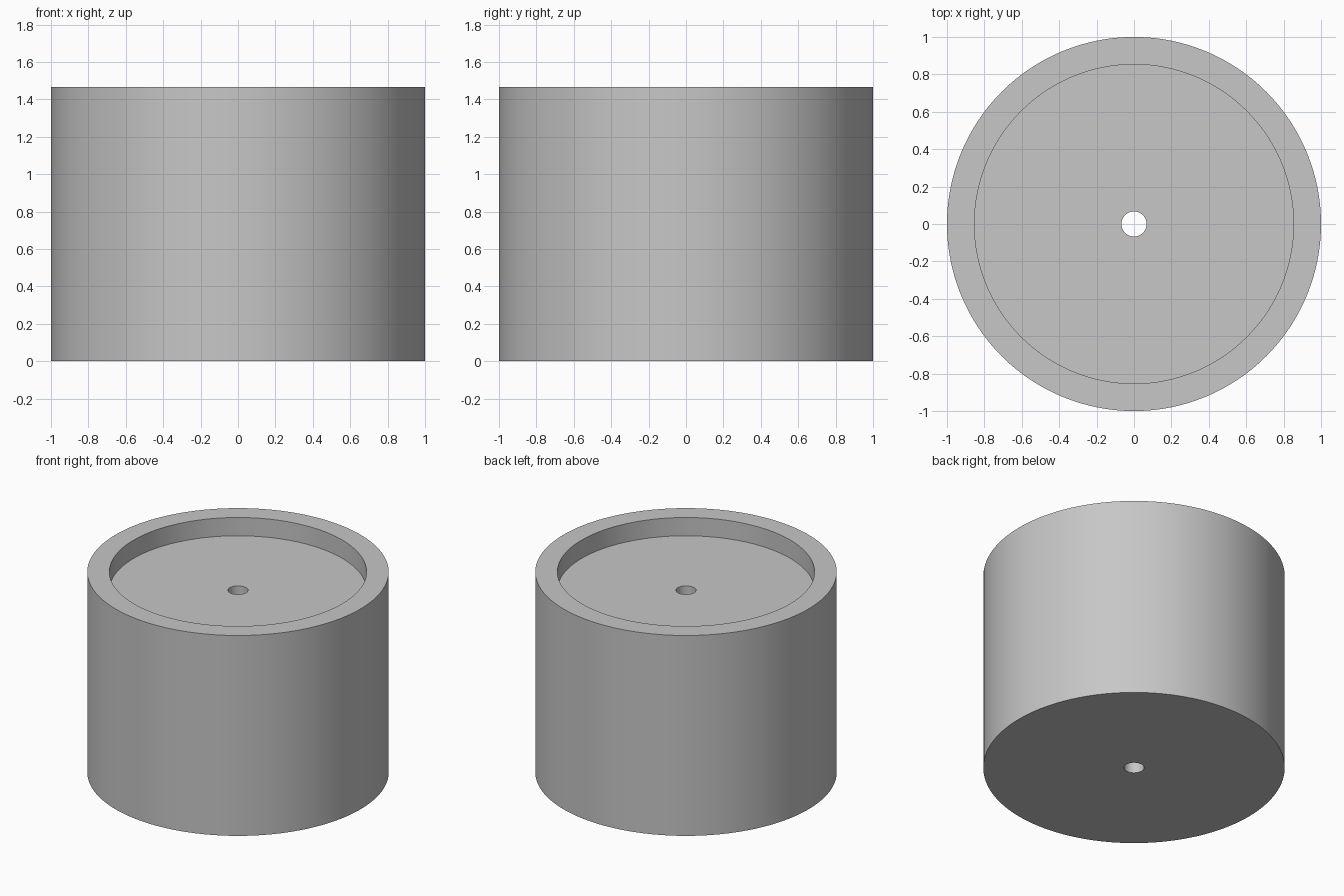
import bpy, bmesh, math

cube = bpy.data.objects.get("Cube")
if cube:
    bpy.data.objects.remove(cube, do_unlink=True)

# Dimensions
SEGMENTS = 128
HEIGHT = 1.467
FLOOR = 1.333
OUTER, RECESS, BORE = 1.0, 0.853, 0.067

# Material
grey = bpy.data.materials.new("light_grey")
grey.use_nodes = True
colour = (0.57, 0.57, 0.57, 1)
grey.diffuse_color = colour
grey.node_tree.nodes["Principled BSDF"].inputs["Base Color"].default_value = colour

# Closed cross-section: base, outer wall, rim, recess wall, recess floor, bore
profile = [(BORE, 0), (OUTER, 0), (OUTER, HEIGHT),
           (RECESS, HEIGHT), (RECESS, FLOOR), (BORE, FLOOR)]

# Revolve the cross-section around the z axis
bm = bmesh.new()
verts = [bm.verts.new((r, 0, z)) for r, z in profile]
edges = [bm.edges.new((v, verts[(i + 1) % len(verts)])) for i, v in enumerate(verts)]
bmesh.ops.spin(bm, geom=verts + edges, cent=(0, 0, 0), axis=(0, 0, 1),
               angle=math.tau, steps=SEGMENTS, use_merge=False)
bmesh.ops.remove_doubles(bm, verts=bm.verts[:], dist=0.0001)
bmesh.ops.recalc_face_normals(bm, faces=bm.faces[:])
mesh = bpy.data.meshes.new("recessed_cylinder")
bm.to_mesh(mesh)
bm.free()
mesh.materials.append(grey)

body = bpy.data.objects.new("recessed_cylinder", mesh)
bpy.context.collection.objects.link(body)

# Smooth walls with sharp rims
bpy.ops.object.select_all(action='DESELECT')
body.select_set(True)
bpy.context.view_layer.objects.active = body
bpy.ops.object.shade_smooth_by_angle(angle=math.radians(30))
